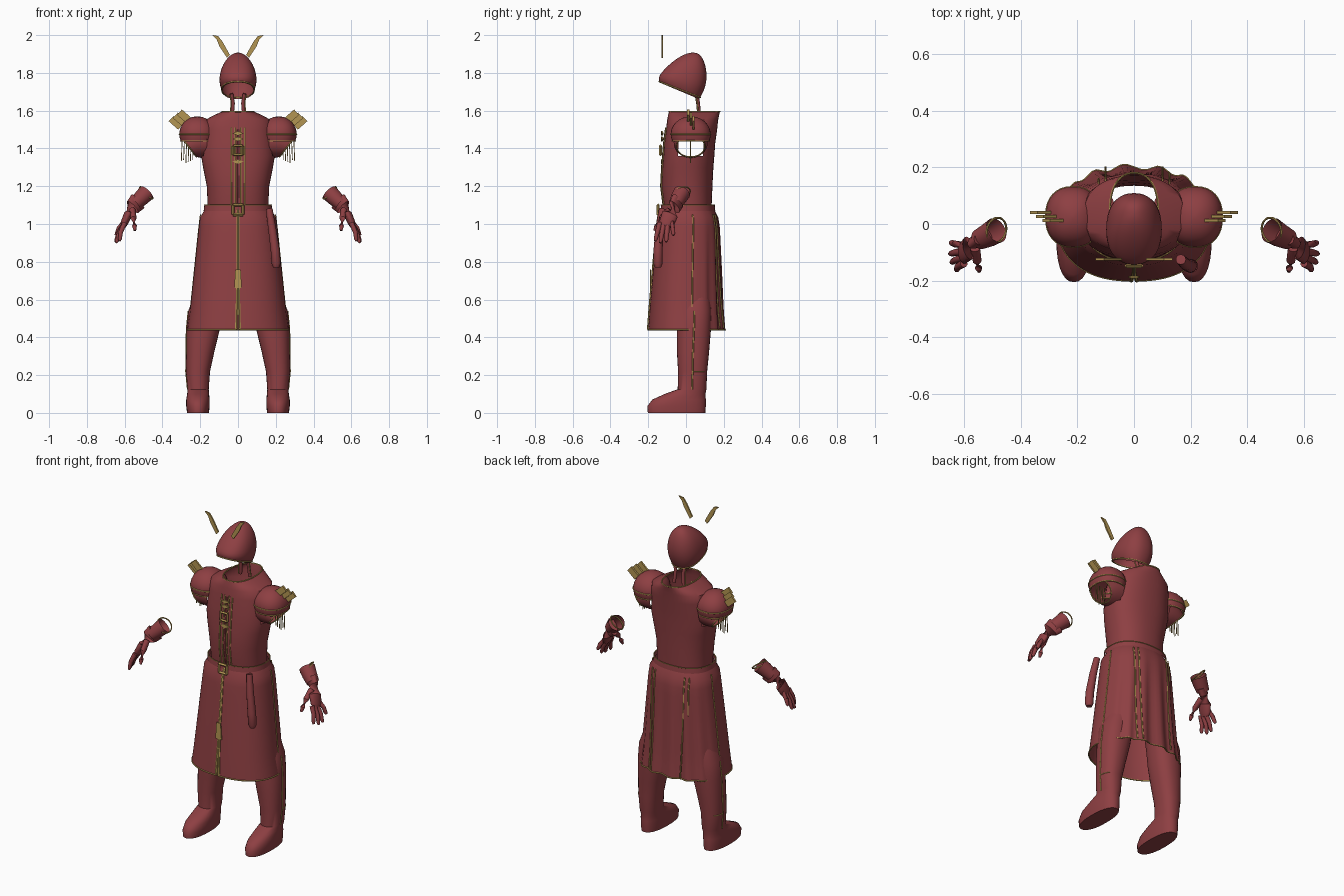
import bpy
import math
from mathutils import Vector

default_cube = bpy.data.objects.get("Cube")
if default_cube:
    bpy.data.objects.remove(default_cube, do_unlink=True)


def material(name, colour):
    mat = bpy.data.materials.new(name)
    mat.use_nodes = True
    mat.diffuse_color = colour
    mat.node_tree.nodes["Principled BSDF"].inputs["Base Color"].default_value = colour
    return mat


red = material("dark red cloth", (0.27, 0.05, 0.055, 1))
gold = material("gold trim", (0.45, 0.30, 0.085, 1))
UP, SIDE, BACK = Vector((0, 0, 1)), Vector((1, 0, 0)), Vector((0, 1, 0))
FRONT = -math.pi / 2
ROUND = 2.3  # squareness of every cross-section


def build(name, verts, faces, mat, mirror=False, subdivide=False, angle=45):
    mesh = bpy.data.meshes.new(name)
    mesh.from_pydata([tuple(v) for v in verts], [], faces)
    mesh.materials.append(mat)
    mesh.shade_smooth()
    mesh.set_sharp_from_angle(angle=math.radians(angle))
    obj = bpy.data.objects.new(name, mesh)
    bpy.context.collection.objects.link(obj)
    if mirror:
        obj.modifiers.new("Mirror", "MIRROR").use_mirror_merge = False
    if subdivide:
        obj.modifiers.new("Subdivision", "SUBSURF").levels = 1
        obj.modifiers["Subdivision"].render_levels = 1
    return obj


def skin(name, rings, mat, caps=(False, False), loop=False, wrap=True, keep=None, **options):
    """Join equal rings of points into a surface."""
    n, count = len(rings[0]), len(rings)
    verts = [p for ring in rings for p in ring]
    faces = []
    for i in range(count if loop else count - 1):
        for j in range(n if wrap else n - 1):
            k, m = (i + 1) % count, (j + 1) % n
            face = (i * n + j, i * n + m, k * n + m, k * n + j)
            if keep is None or keep(sum((verts[v] for v in face), Vector()) / 4):
                faces.append(face)
    if caps[0]:
        faces.append(tuple(reversed(range(n))))
    if caps[1]:
        faces.append(tuple(range((count - 1) * n, count * n)))
    return build(name, verts, faces, mat, **options)


def tube(name, path, radii, mat, wide=1, sides=10, closed=False, ref=None, caps=(True, True), **options):
    """Sweep an ellipse along a path; 'wide' stretches it along the ref axis."""
    path = [Vector(p) for p in path]
    if not isinstance(radii, (list, tuple)):
        radii = [radii] * len(path)
    rings = []
    for i, p in enumerate(path):
        ahead = path[(i + 1) % len(path)] if closed else path[min(i + 1, len(path) - 1)]
        t = (ahead - path[i - 1 if closed else max(i - 1, 0)]).normalized()
        axis = ref or (UP if abs(t.z) < 0.8 else BACK)
        u = (axis - t * axis.dot(t)).normalized()
        v = t.cross(u)
        rings.append([p + radii[i] * (wide * math.cos(a) * u + math.sin(a) * v)
                      for a in (math.tau * s / sides for s in range(sides))])
    return skin(name, rings, mat, (False, False) if closed else caps, closed, **options)


def trim(name, path, closed=False, radius=0.004, **options):
    return tube(name, path, radius, gold, sides=6, closed=closed, **options)


def plate(name, outline, depth, mat, **options):
    """Extrude a flat outline along y."""
    rings = [[Vector(p) + BACK * d for p in outline] for d in (-depth / 2, depth / 2)]
    return skin(name, rings, mat, (True, True), angle=20, **options)


def section(rows, z, a):
    """Surface point at angle a; a row is z, centre y, half x, half y, tilt, ripple."""
    lo, hi = rows[0], rows[-1]
    for first, second in zip(rows, rows[1:]):
        if first[0] <= z <= second[0]:
            lo, hi = first, second
            break
    f = (z - lo[0]) / max(hi[0] - lo[0], 1e-6)
    z, cy, rx, ry, tilt, ripple = [p + (q - p) * f for p, q in zip(lo, hi)]
    c, s = math.cos(a), math.sin(a)
    x = rx * math.copysign(abs(c) ** (2 / ROUND), c)
    y = ry * math.copysign(abs(s) ** (2 / ROUND), s)
    y += ripple * max(0, s) * math.sin(a * 16)
    return Vector((x, cy + y, z + tilt * y))


def ring(rows, z, n=48, cx=0):
    return [section(rows, z, math.tau * i / n) + SIDE * cx for i in range(n)]


def on_front(rows, z, x, sign=-1, lift=0.002):
    """Point on the front (or back) of a lofted part at a given x."""
    rx = section(rows, z, 0).x
    p = section(rows, z, sign * math.acos((x / rx) ** (ROUND / 2)))
    return p + BACK * sign * lift


def steps(start, end, n):
    return [start + (end - start) * i / (n - 1) for i in range(n)]


def pad(rows):
    return [tuple(r) + (0,) * (6 - len(r)) for r in rows]


def frame(name, z, y, half, bar):
    """Square buckle."""
    corners = [(-half, y, z - half), (half, y, z - half), (half, y, z + half), (-half, y, z + half)]
    for a, b in zip(corners, corners[1:] + corners[:1]):
        tube(name, [a, b], bar, gold, sides=4)


# Torso with arm holes and open collar
torso = pad([(1.08, 0.01, 0.16, 0.125), (1.2, 0.005, 0.165, 0.135), (1.3, 0.01, 0.185, 0.135),
             (1.36, 0.015, 0.195, 0.135), (1.43, 0.02, 0.19, 0.135), (1.5, 0.03, 0.185, 0.135),
             (1.55, 0.035, 0.175, 0.135), (1.575, 0.04, 0.13, 0.135), (1.595, 0.045, 0.085, 0.135)])
skin("torso", [ring(torso, r[0]) for r in torso], red,
     keep=lambda c: not (abs(c.x) > 0.12 and abs(c.y - 0.025) < 0.07 and 1.36 < c.z < 1.5))
trim("collar_trim", ring(torso, 1.595), True)

# Skirt with a front slit and rippled back
skirt = pad([(0.44, 0, 0.268, 0.2, 0, 0.01), (0.55, 0, 0.253, 0.192, 0, 0.009), (0.75, 0.005, 0.232, 0.18, 0, 0.007),
             (0.98, 0.012, 0.208, 0.166, 0, 0.002), (1.06, 0.012, 0.198, 0.155), (1.085, 0.01, 0.17, 0.135)])
skirt_rings = []
for z in steps(0.44, 1.085, 14):
    gap = max(0.004, 0.06 * (0.8 - z))
    skirt_rings.append([section(skirt, z, FRONT + a) for a in steps(gap, math.tau - gap, 97)])
skin("skirt", skirt_rings, red, wrap=False)
trim("hem_trim", skirt_rings[0])
trim("slit_trim", [r[0] for r in skirt_rings], radius=0.007, mirror=True)
trim("side_seam", [section(skirt, z, 0.12) for z in steps(0.5, 1.05, 8)], mirror=True)
for x in (0.1, 0.125):
    trim("back_stripe", [on_front(skirt, z, x, 1) for z in steps(0.45, 1.05, 9)], mirror=True)
plate("slit_clasp", [(-0.02, -0.187, 0.66), (0.02, -0.187, 0.66), (0.014, -0.187, 0.76), (-0.014, -0.187, 0.76)],
      0.006, gold)

# Belt and buckle
belt = pad([(1.07, 0.01, 0.182, 0.145), (1.1, 0.01, 0.178, 0.142)])
skin("belt", [ring(belt, 1.07), ring(belt, 1.1)], red)
trim("belt_edge", ring(belt, 1.1), True, radius=0.003)
frame("belt_buckle", 1.075, -0.147, 0.026, 0.008)

# Hanging belt pouch
tube("belt_pouch", [(0.165, -0.125, 1.08), (0.18, -0.14, 0.98), (0.197, -0.148, 0.86), (0.202, -0.148, 0.79),
                    (0.202, -0.148, 0.77)], [0.018, 0.021, 0.024, 0.024, 0.016], red, sides=12)

# Chest placket, straps and buckle
for x in (0.014, 0.036):
    trim("placket_trim", [on_front(torso, z, x) for z in steps(1.1, 1.51, 9)], mirror=True)
tube("centre_strap", [on_front(torso, z, 0.001) for z in steps(1.1, 1.5, 9)], 0.005, red, wide=1, sides=8)
frame("chest_buckle", 1.39, -0.135, 0.024, 0.007)
for z in (1.33, 1.45, 1.48):
    plate("placket_clasp", [(-0.03, -0.122, z), (0, -0.128, z - 0.012), (0.03, -0.122, z), (0, -0.128, z + 0.012)],
          0.008, gold)

# Helmet with tilted rim, nape straps and horns
helmet = pad([(1.705, -0.035, 0.082, 0.105, -0.42), (1.735, -0.025, 0.098, 0.12, -0.28),
              (1.775, -0.015, 0.1, 0.127, -0.1), (1.825, 0, 0.089, 0.108, -0.02), (1.865, 0.015, 0.068, 0.08),
              (1.895, 0.03, 0.04, 0.048), (1.908, 0.037, 0.012, 0.015)])
skin("helmet", [ring(helmet, r[0], 32) for r in helmet], red, (False, True), subdivide=True)
trim("helmet_rim", ring(helmet, 1.712, 32), True)
tube("nape_strap", [(0.035, 0.055, 1.69), (0.026, 0.064, 1.64), (0.032, 0.07, 1.57)], 0.01, red, mirror=True)
trim("nape_trim", [(0.042, 0.05, 1.68), (0.036, 0.06, 1.64), (0.043, 0.066, 1.57)], radius=0.003, mirror=True)
plate("helmet_horn", [(0.043, -0.125, 1.895), (0.058, -0.125, 1.88), (0.098, -0.125, 1.94), (0.112, -0.125, 1.975),
                      (0.135, -0.125, 2.0), (0.105, -0.125, 1.995), (0.082, -0.125, 1.965)], 0.009, gold, mirror=True)

# Sleeves, open at the arm
circle = [math.tau * i / 32 for i in range(32)]
cuffs = [[Vector(c) + BACK * w * math.cos(a) + Vector(v) * math.sin(a) for a in circle]
         for c, w, v in [((0.165, 0.025, 1.44), 0.09, (0, 0, 0.09)), ((0.215, 0.025, 1.43), 0.09, (0.02, 0, 0.08)),
                         ((0.262, 0.025, 1.41), 0.075, (0.042, 0, 0.055))]]
skin("sleeve", cuffs, red, mirror=True)
trim("sleeve_trim", cuffs[-1], True, ref=SIDE, mirror=True)

# Domed shoulder caps
dome = []
for lat in steps(-0.42, 1.5, 9):
    size = math.cos(lat)
    dome.append((1.475 + 0.095 * math.sin(lat), 0.025, 0.096 * size, 0.106 * size))
dome = pad(dome)
skin("shoulder_cap", [ring(dome, r[0], 32, 0.215) for r in dome], red, (False, True), mirror=True)
for z in (1.44, 1.475):
    trim("shoulder_trim", ring(dome, z, 32, 0.215), True, mirror=True)

# Shoulder blades and hanging fringe
along, across = Vector((0.025, 0, 0.022)), Vector((0.013, 0, -0.014))
for i in range(3):
    c = Vector((0.285 + 0.022 * i, 0.012 + 0.014 * i, 1.57 - 0.017 * i))
    plate("shoulder_blade", [c - along - across, c + along - across, c + along + across, c - along + across],
          0.011, gold, mirror=True)
for i in range(6):
    x = 0.24 + 0.012 * i
    trim("fringe", [(x - 0.004, 0.025, 1.44), (x, 0.025, 1.34 - 0.006 * (i % 4))], radius=0.0025, mirror=True)

# Legs and boots
leg = pad([(0, -0.05, 0.058, 0.152), (0.035, -0.05, 0.062, 0.155), (0.07, -0.037, 0.062, 0.142),
           (0.1, -0.005, 0.058, 0.108), (0.125, 0.032, 0.056, 0.076), (0.22, 0.035, 0.064, 0.077),
           (0.32, 0.037, 0.074, 0.085), (0.44, 0.042, 0.088, 0.09), (0.54, 0.045, 0.09, 0.09), (0.62, 0.045, 0.083, 0.085)])
lean = [0.212, 0.212, 0.212, 0.211, 0.211, 0.212, 0.2, 0.185, 0.173, 0.15]
leg_rings = [ring(leg, r[0], 28, cx) for r, cx in zip(leg, lean)]
skin("leg_and_boot", leg_rings, red, (True, True), mirror=True)
trim("leg_seam", [r[0] for r in leg_rings[4:-1]], mirror=True)
trim("calf_seam", leg_rings[5][:5], radius=0.003, mirror=True)

# Gloves: open cuff, palm and five fingers
wrist = [(0.485, -0.022, 1.165), (0.515, -0.04, 1.135), (0.547, -0.055, 1.105)]
tube("glove_cuff", wrist, [0.046, 0.042, 0.036], red, sides=24, caps=(False, False), mirror=True)
trim("cuff_trim", [Vector(wrist[0]) + 0.046 * (math.cos(a) * Vector((0.72, 0.12, 0.68)) + math.sin(a) * Vector((-0.2, 0.95, 0.1)))
                   for a in circle], True, ref=SIDE, mirror=True)
tube("palm", [(0.53, -0.045, 1.12), (0.557, -0.06, 1.09), (0.583, -0.085, 1.05), (0.602, -0.102, 1.005),
              (0.608, -0.107, 0.985)], [0.026, 0.023, 0.022, 0.02, 0.012], red, wide=2, sides=20, mirror=True)
knuckles = [(-0.139, 0.99), (-0.118, 0.985), (-0.097, 0.988), (-0.075, 1.0)]
tips = [(0.628, -0.163, 0.91), (0.645, -0.136, 0.9), (0.65, -0.105, 0.905), (0.648, -0.066, 0.94)]
for (y, z), tip in zip(knuckles, tips):
    base, end = Vector((0.6, y, z + 0.015)), Vector(tip)
    bend = base.lerp(end, 0.5) + SIDE * 0.007
    tube("finger", [base, bend, base.lerp(end, 0.88), end], [0.014, 0.0125, 0.0105, 0.006], red, mirror=True)
tube("thumb", [(0.56, -0.085, 1.075), (0.553, -0.13, 1.03), (0.548, -0.155, 0.99), (0.546, -0.166, 0.965)],
     [0.018, 0.016, 0.013, 0.007], red, mirror=True)
